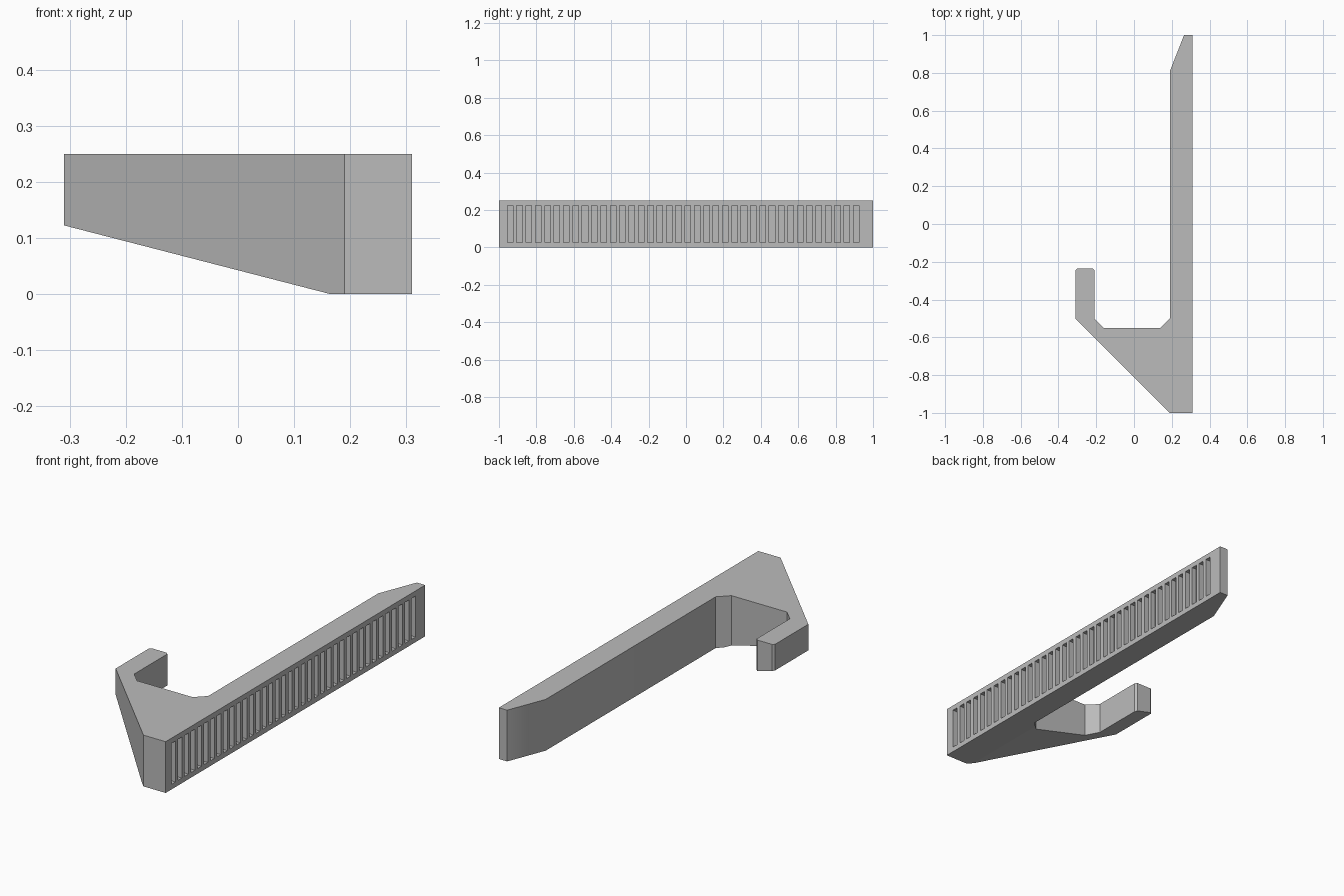
import bpy
import bmesh
from mathutils import Vector

cube = bpy.data.objects.get("Cube")
if cube:
    bpy.data.objects.remove(cube, do_unlink=True)

HEIGHT = 0.25

grey = bpy.data.materials.new("light_grey")
grey.use_nodes = True
grey.diffuse_color = (0.5, 0.5, 0.5, 1)
grey.node_tree.nodes["Principled BSDF"].inputs["Base Color"].default_value = (0.5, 0.5, 0.5, 1)


def make_object(name, bm):
    bmesh.ops.recalc_face_normals(bm, faces=bm.faces)
    mesh = bpy.data.meshes.new(name)
    bm.to_mesh(mesh)
    bm.free()
    mesh.materials.append(grey)
    obj = bpy.data.objects.new(name, mesh)
    bpy.context.collection.objects.link(obj)
    return obj


# Hook outline: long bar with a tapered tip, and a curled arm
outline = [
    (0.31, -1), (0.31, 1), (0.265, 1), (0.19, 0.81),
    (0.19, -0.5), (0.14, -0.55), (-0.16, -0.55), (-0.21, -0.5),
    (-0.21, -0.245), (-0.22, -0.235), (-0.3, -0.235), (-0.31, -0.245),
    (-0.31, -0.5), (0.19, -1),
]
bm = bmesh.new()
base = bm.faces.new([bm.verts.new((x, y, 0)) for x, y in outline])
extruded = bmesh.ops.extrude_face_region(bm, geom=[base])["geom"]
bmesh.ops.translate(bm, vec=(0, 0, HEIGHT),
                    verts=[v for v in extruded if isinstance(v, bmesh.types.BMVert)])
bmesh.ops.recalc_face_normals(bm, faces=bm.faces)

# Sloping underside of the arm
slope = Vector((0.165, 0, 0)) - Vector((-0.31, 0, 0.1225))
cut = bmesh.ops.bisect_plane(
    bm, geom=bm.verts[:] + bm.edges[:] + bm.faces[:],
    plane_co=(0.165, 0, 0), plane_no=Vector((-slope.z, 0, slope.x)), clear_inner=True)
rim = [e for e in cut["geom_cut"] if isinstance(e, bmesh.types.BMEdge)]
bmesh.ops.holes_fill(bm, edges=[e for e in bm.edges if e.is_boundary], sides=0)
hook = make_object("slotted_hook", bm)

# Row of shallow slots in the outer face of the bar
SLOT_DEPTH = 0.025
bm = bmesh.new()
for i in range(38):
    box = bmesh.ops.create_cube(bm, size=1)["verts"]
    bmesh.ops.scale(bm, vec=(2 * SLOT_DEPTH, 0.03, 0.2), verts=box)
    bmesh.ops.translate(bm, vec=(0.31, -0.94 + 0.05 * i, HEIGHT / 2), verts=box)
cutter = make_object("slot_cutter", bm)
cutter.hide_render = True

slots = hook.modifiers.new("slots", 'BOOLEAN')
slots.operation = 'DIFFERENCE'
slots.solver = 'EXACT'
slots.object = cutter
bpy.context.view_layer.objects.active = hook
hook.select_set(True)
bpy.ops.object.modifier_apply(modifier=slots.name)
bpy.data.objects.remove(cutter, do_unlink=True)

# Crisp edges, with a soft blend only where the tip starts to taper
bm = bmesh.new()
bm.from_mesh(hook.data)
for face in bm.faces:
    face.smooth = True
    face.material_index = 0
for edge in bm.edges:
    edge.smooth = all(abs(v.co.x - 0.19) < 0.001 and abs(v.co.y - 0.81) < 0.001
                      for v in edge.verts)
bm.to_mesh(hook.data)
bm.free()
blend = hook.modifiers.new("blend", 'WEIGHTED_NORMAL')
blend.keep_sharp = True
